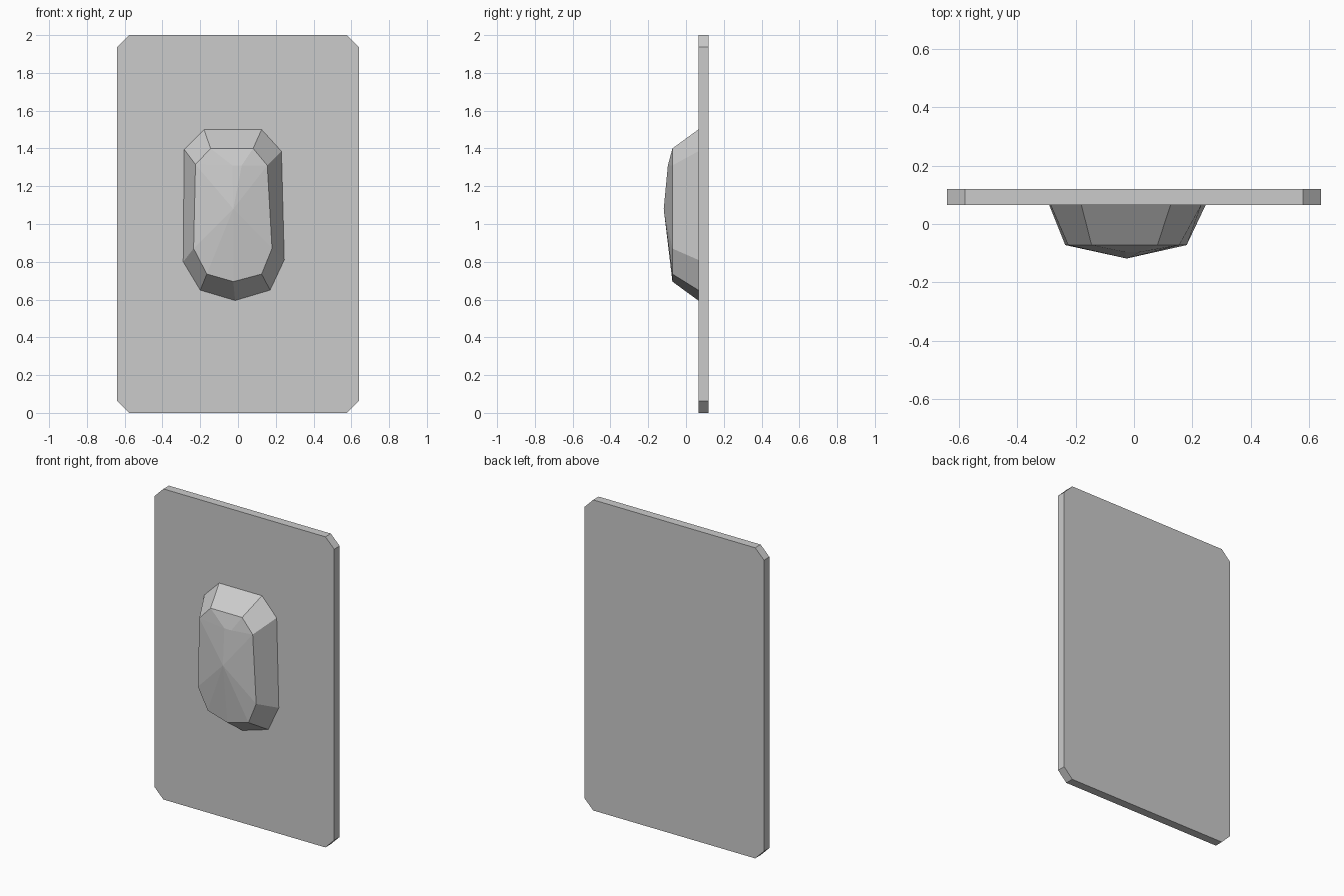
import bpy
import bmesh

if "Cube" in bpy.data.objects:
    bpy.data.objects.remove(bpy.data.objects["Cube"], do_unlink=True)

grey = bpy.data.materials.new("stone_grey")
grey.use_nodes = True
grey.diffuse_color = (0.6, 0.6, 0.6, 1)
grey.node_tree.nodes["Principled BSDF"].inputs["Base Color"].default_value = (0.6, 0.6, 0.6, 1)


def finish(name, bm):
    bmesh.ops.recalc_face_normals(bm, faces=bm.faces[:])
    mesh = bpy.data.meshes.new(name)
    bm.to_mesh(mesh)
    bm.free()
    mesh.materials.append(grey)
    obj = bpy.data.objects.new(name, mesh)
    bpy.context.collection.objects.link(obj)
    return obj


def ring(bm, profile, y):
    return [bm.verts.new((x, y, z)) for x, z in profile]


def bridge(bm, a, b):
    for i in range(len(a)):
        j = (i + 1) % len(a)
        bm.faces.new((a[i], a[j], b[j], b[i]))


# Back plate: upright slab with clipped corners
FRONT, BACK = 0.065, 0.12
W, H, CUT = 0.64, 1.0, 0.063
corner = [(W, H - CUT), (W - CUT, H)]
half = corner + [(-x, z) for x, z in reversed(corner)]
outline = [(x, 1 + z) for x, z in half] + [(-x, 1 - z) for x, z in half]
bm = bmesh.new()
front, back = ring(bm, outline, FRONT), ring(bm, outline, BACK)
bridge(bm, front, back)
bm.faces.new(front)
bm.faces.new(back)
finish("back_plate", bm)

# Boss: faceted, slightly uneven stone, listed clockwise from the top left
base = [(-0.18, 1.5), (0.125, 1.5), (0.23, 1.385), (0.245, 0.81), (0.17, 0.65),
        (-0.015, 0.595), (-0.2, 0.65), (-0.29, 0.8), (-0.285, 1.395)]
rim = [(-0.145, 1.4), (0.08, 1.4), (0.155, 1.31), (0.18, 0.87), (0.125, 0.735),
       (-0.025, 0.695), (-0.165, 0.735), (-0.235, 0.87), (-0.225, 1.315)]
bm = bmesh.new()
low, top = ring(bm, base, FRONT), ring(bm, rim, -0.072)
bridge(bm, low, top)
bm.faces.new(low)

# Crown: shallow facets rising to a peak, with a short upper ridge
peak = bm.verts.new((-0.025, -0.118, 1.08))
ridge_r, ridge_l = ring(bm, [(-0.03, 1.31), (0.02, 1.31)], -0.096)
bm.faces.new((top[0], top[1], ridge_l, ridge_r))
bm.faces.new((ridge_r, ridge_l, peak))
bm.faces.new((top[8], top[0], ridge_r))
bm.faces.new((top[1], top[2], ridge_l))
bm.faces.new((top[8], ridge_r, peak))
bm.faces.new((ridge_l, top[2], peak))
for i in range(2, 8):
    bm.faces.new((top[i], top[i + 1], peak))
finish("faceted_boss", bm)
